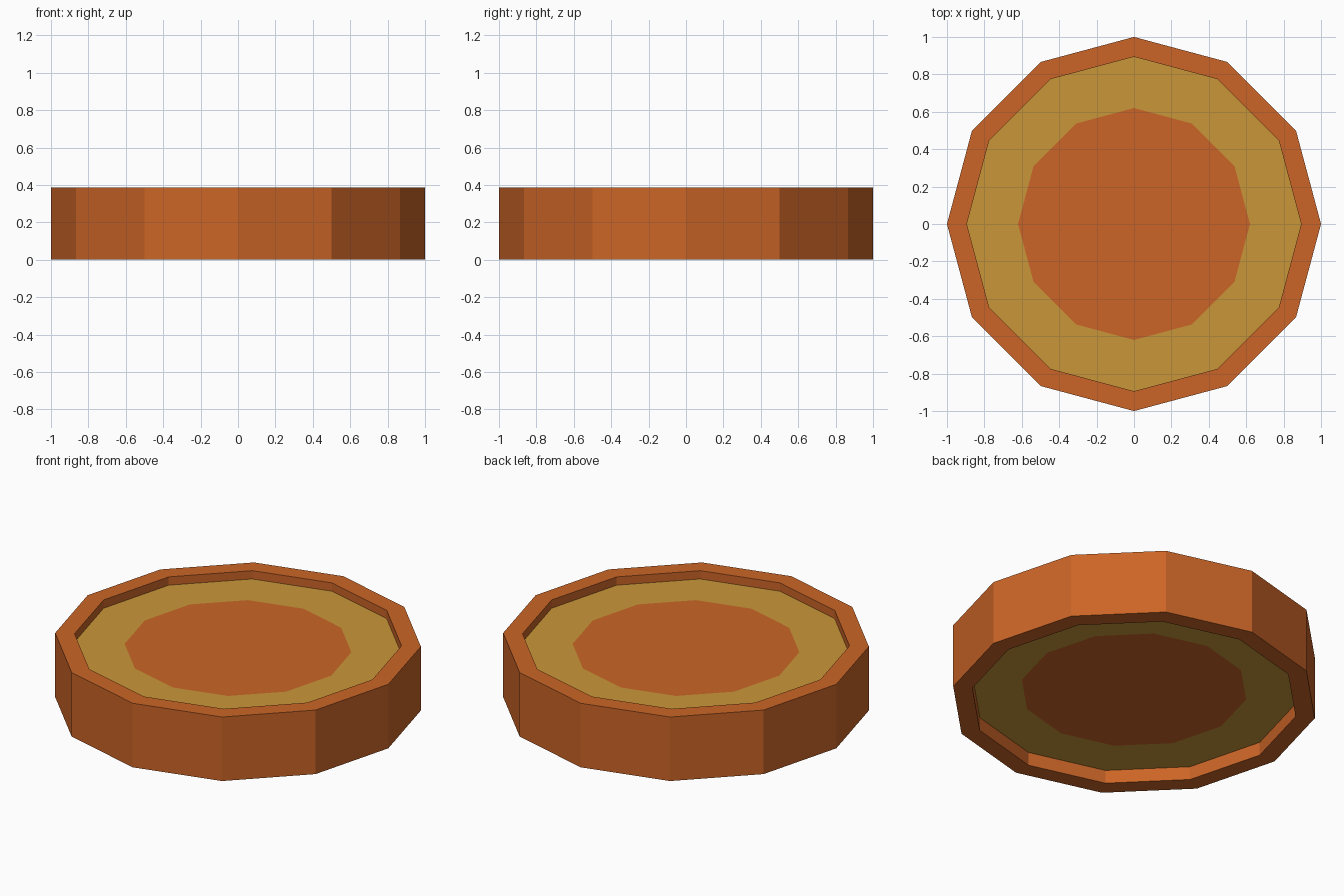
import bpy, bmesh
from math import cos, sin, pi

if "Cube" in bpy.data.objects:
    bpy.data.objects.remove(bpy.data.objects["Cube"])

SIDES = 12
HEIGHT = 0.385
PANEL_BOTTOM, PANEL_TOP = 0.08, 0.335
R_OUTER, R_INNER, R_CENTRE = 1.0, 0.894, 0.62


def material(name, rgb):
    mat = bpy.data.materials.new(name)
    mat.diffuse_color = (*rgb, 1)
    mat.use_nodes = True
    mat.node_tree.nodes["Principled BSDF"].inputs["Base Color"].default_value = mat.diffuse_color
    return mat


orange = material("orange", (0.60, 0.13, 0.02))
ochre = material("ochre", (0.59, 0.31, 0.04))


def lathe(name, profile, materials, closed):
    """Sweep (radius, z, material index) points round z; open profiles get n-gon caps."""
    bm = bmesh.new()
    rings = [[bm.verts.new((r * cos(2 * pi * i / SIDES), r * sin(2 * pi * i / SIDES), z))
              for i in range(SIDES)] for r, z, _ in profile]
    for k in range(len(rings) if closed else len(rings) - 1):
        a, b = rings[k], rings[(k + 1) % len(rings)]
        for i in range(SIDES):
            j = (i + 1) % SIDES
            bm.faces.new((a[i], a[j], b[j], b[i])).material_index = profile[k][2]
    if not closed:
        bm.faces.new(rings[0][::-1])
        bm.faces.new(rings[-1])
    bmesh.ops.recalc_face_normals(bm, faces=bm.faces[:])
    mesh = bpy.data.meshes.new(name)
    bm.to_mesh(mesh)
    bm.free()
    for mat in materials:
        mesh.materials.append(mat)
    obj = bpy.data.objects.new(name, mesh)
    bpy.context.collection.objects.link(obj)
    return obj


# Raised outer rim
lathe("rim", [(R_OUTER, 0, 0), (R_OUTER, HEIGHT, 0),
              (R_INNER, HEIGHT, 0), (R_INNER, 0, 0)], [orange], True)

# Recessed panel: ochre band around a flush orange centre, on both sides
lathe("panel", [(R_CENTRE, PANEL_BOTTOM, 1), (R_INNER, PANEL_BOTTOM, 1),
                (R_INNER, PANEL_TOP, 1), (R_CENTRE, PANEL_TOP, 1)],
      [orange, ochre], False)
